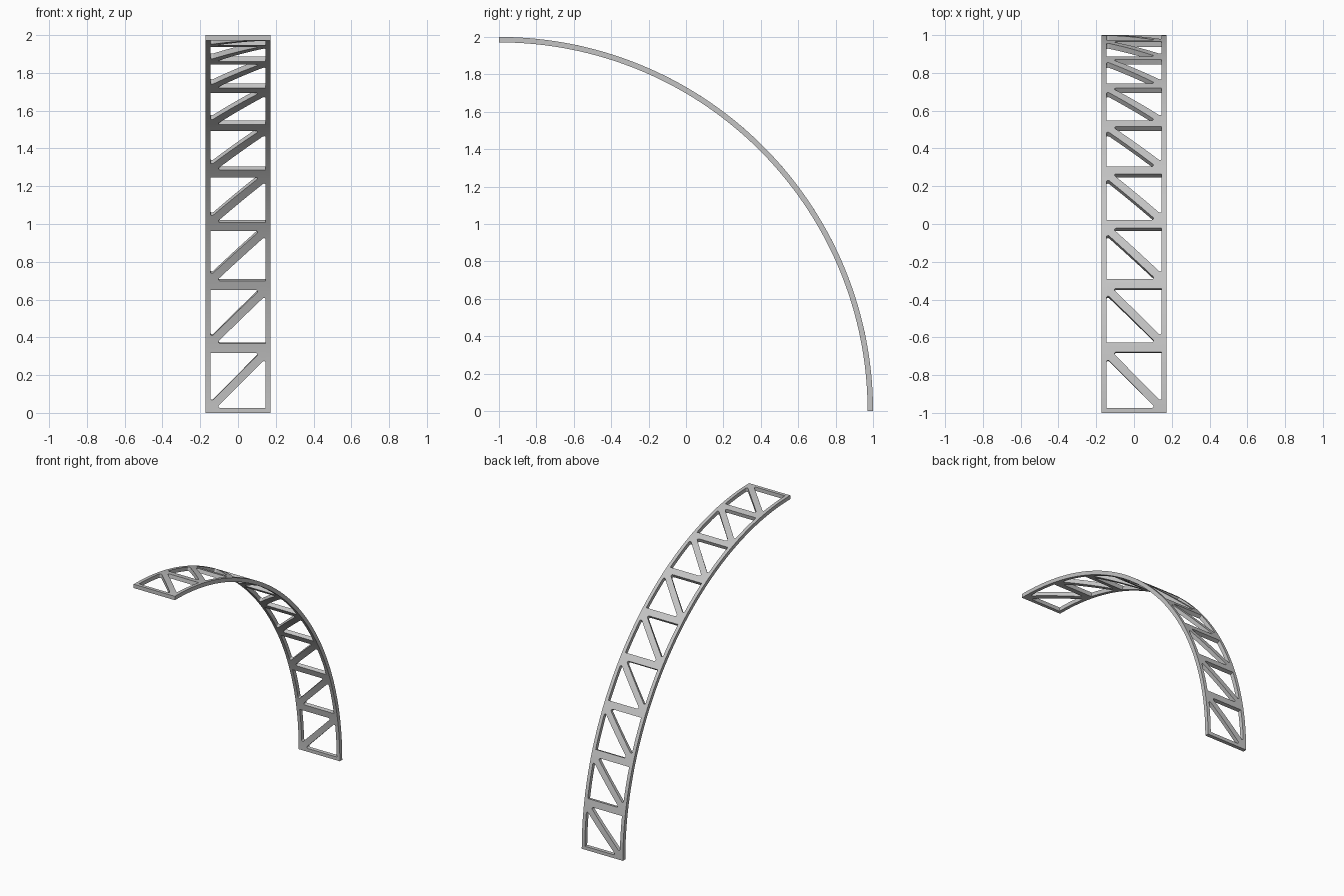
import bpy, bmesh, math
from mathutils import Vector

cube = bpy.data.objects.get("Cube")
if cube:
    bpy.data.objects.remove(cube, do_unlink=True)

OUTER, THICK = 2.0, 0.029        # arch radius and plate thickness
MID = OUTER - THICK / 2
HALF_W, FRAME, GAP = 0.172, 0.0255, 0.031
PANELS, STEPS = 9, 90
LENGTH = MID * math.pi / 2
PANEL = LENGTH / PANELS
FILLET = 0.009

steel = bpy.data.materials.new("light grey metal")
steel.use_nodes = True
grey = (0.55, 0.55, 0.55, 1)
steel.diffuse_color = grey
steel.node_tree.nodes["Principled BSDF"].inputs["Base Color"].default_value = grey


def fillet(tip, a, b, n=5):
    """Rounded corner at tip, running from side a to side b."""
    u, v = (a - tip).normalized(), (b - tip).normalized()
    half = u.angle(v) / 2
    centre = tip + (u + v).normalized() * (FILLET / math.sin(half))
    reach = FILLET / math.tan(half)
    start = (tip + u * reach - centre).normalized()
    end = (tip + v * reach - centre).normalized()
    return [centre + start.slerp(end, i / n).normalized() * FILLET for i in range(n + 1)]


def add_loop(curve, points):
    spline = curve.splines.new('POLY')
    spline.points.add(len(points) - 1)
    for p, co in zip(spline.points, points):
        p.co = (co.x, co.y, 0, 1)
    spline.use_cyclic_u = True


# Flat lattice strip: outline with two triangular openings per panel
curve = bpy.data.curves.new("lattice_profile", 'CURVE')
curve.dimensions = '2D'
curve.fill_mode = 'BOTH'
curve.extrude = THICK / 2
add_loop(curve, [Vector((x, y, 0)) for x, y in
                 ((-HALF_W, 0), (HALF_W, 0), (HALF_W, LENGTH), (-HALF_W, LENGTH))])
hx, hy = HALF_W - FRAME, PANEL / 2 - FRAME
corner = Vector((hx, -hy, 0))
low_tip = Vector((-hx + GAP, -hy, 0))
high_tip = Vector((hx, hy - GAP, 0))
opening = [corner] + fillet(high_tip, corner, low_tip) + fillet(low_tip, high_tip, corner)
for i in range(PANELS):
    middle = Vector((0, (i + 0.5) * PANEL, 0))
    for side in (1, -1):
        add_loop(curve, [middle + p * side for p in opening])

profile = bpy.data.objects.new("lattice_profile", curve)
bpy.context.collection.objects.link(profile)
bpy.context.view_layer.update()
mesh = bpy.data.meshes.new_from_object(
    profile.evaluated_get(bpy.context.evaluated_depsgraph_get()))
bpy.data.objects.remove(profile, do_unlink=True)

# Slice the strip across, then bend it into a quarter circle
bm = bmesh.new()
bm.from_mesh(mesh)
bmesh.ops.remove_doubles(bm, verts=bm.verts, dist=1e-5)
for i in range(1, STEPS):
    bmesh.ops.bisect_plane(bm, geom=bm.verts[:] + bm.edges[:] + bm.faces[:], dist=1e-5,
                           plane_co=(0, LENGTH * i / STEPS, 0), plane_no=(0, 1, 0))
for v in bm.verts:
    angle, radius = v.co.y / MID, MID + v.co.z
    v.co = (v.co.x, radius * math.cos(angle) - 1, radius * math.sin(angle))
bmesh.ops.recalc_face_normals(bm, faces=bm.faces)
bm.to_mesh(mesh)
bm.free()

mesh.materials.clear()
mesh.materials.append(steel)
arch = bpy.data.objects.new("curved_lattice_truss", mesh)
bpy.context.collection.objects.link(arch)
bpy.ops.object.select_all(action='DESELECT')
arch.select_set(True)
bpy.context.view_layer.objects.active = arch
bpy.ops.object.shade_smooth_by_angle(angle=math.radians(30))
